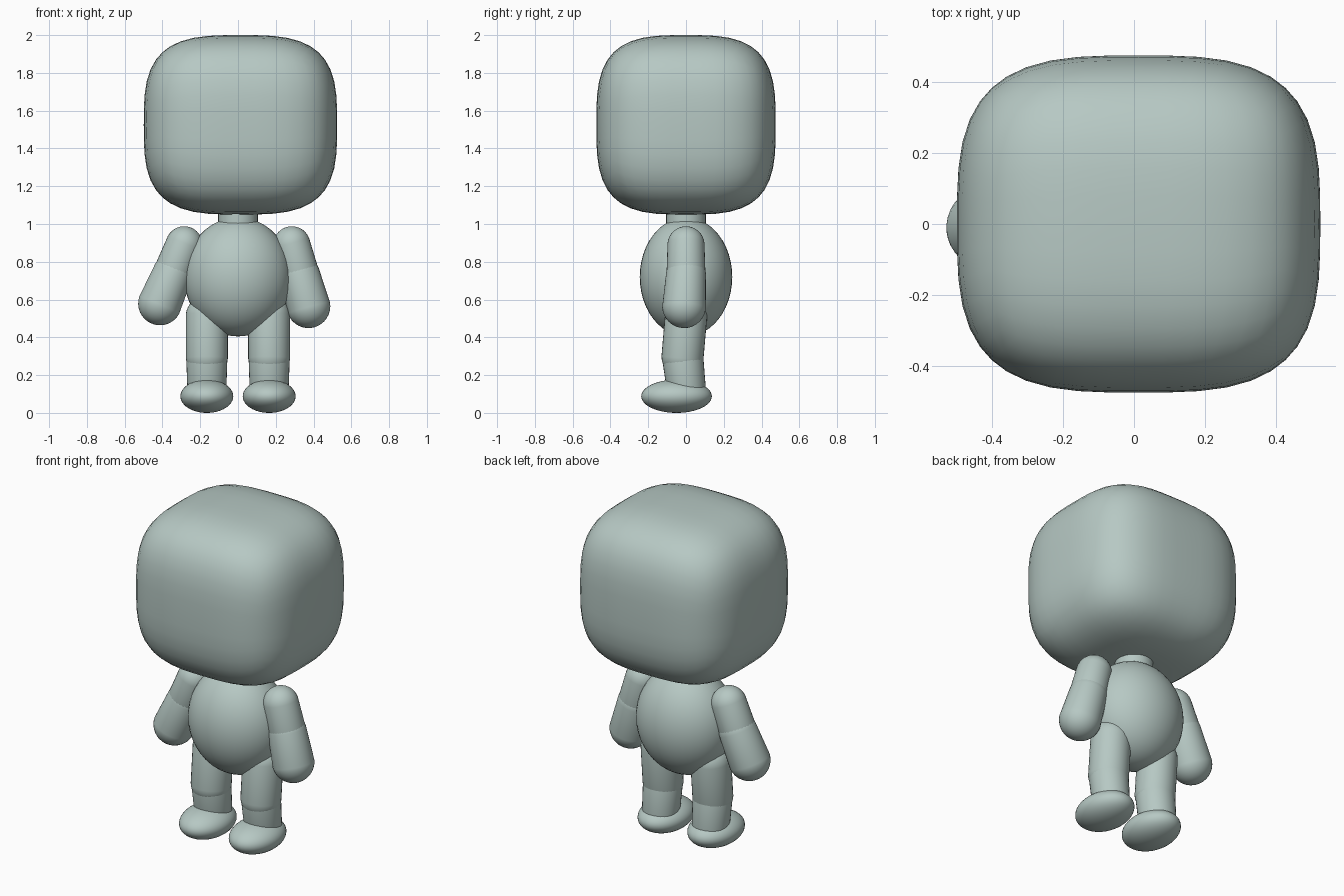
import bpy, bmesh
from mathutils import Vector, Matrix

default = bpy.data.objects.get("Cube")
if default:
    bpy.data.objects.remove(default, do_unlink=True)

mat = bpy.data.materials.new("pale_sage_grey")
mat.use_nodes = True
colour = (0.47, 0.58, 0.55, 1)
mat.diffuse_color = colour
mat.node_tree.nodes["Principled BSDF"].inputs["Base Color"].default_value = colour


def finish(name, bm, flat_rims=False):
    """Turn a bmesh into a smooth-shaded object with the body colour."""
    bmesh.ops.recalc_face_normals(bm, faces=bm.faces)
    for f in bm.faces:
        f.smooth = True
    if flat_rims:
        for e in bm.edges:
            if len(e.link_faces) == 2 and e.calc_face_angle() > 0.6:
                e.smooth = False
    mesh = bpy.data.meshes.new(name)
    bm.to_mesh(mesh)
    bm.free()
    mesh.materials.append(mat)
    obj = bpy.data.objects.new(name, mesh)
    bpy.context.collection.objects.link(obj)
    return obj


def ellipsoid(name, centre, radii, top=None):
    """Ellipsoid, optionally sliced flat at height top."""
    bm = bmesh.new()
    bmesh.ops.create_uvsphere(bm, u_segments=40, v_segments=24, radius=1)
    bmesh.ops.scale(bm, vec=radii, verts=bm.verts)
    bmesh.ops.translate(bm, vec=centre, verts=bm.verts)
    if top is not None:
        cut = bmesh.ops.bisect_plane(
            bm, geom=bm.verts[:] + bm.edges[:] + bm.faces[:],
            plane_co=(0, 0, top), plane_no=(0, 0, 1), clear_outer=True)
        rim = [e for e in cut["geom_cut"] if isinstance(e, bmesh.types.BMEdge)]
        bmesh.ops.contextual_create(bm, geom=rim)
    return finish(name, bm, top is not None)


def capsule(name, a, b, ra, rb):
    """Tapered capsule between joints a and b."""
    a, b = Vector(a), Vector(b)
    axis = b - a
    bm = bmesh.new()
    # An odd ring count leaves a band at the middle that stretches into the shaft
    bmesh.ops.create_uvsphere(bm, u_segments=32, v_segments=17, radius=1)
    for v in bm.verts:
        upper = v.co.z > 0
        v.co *= rb if upper else ra
        if upper:
            v.co.z += axis.length
    turn = Vector((0, 0, 1)).rotation_difference(axis).to_matrix().to_4x4()
    bm.transform(Matrix.Translation(a) @ turn)
    return finish(name, bm)


# Head: a cube rounded into a soft box
bm = bmesh.new()
bmesh.ops.create_cube(bm, size=2)
bmesh.ops.subdivide_edges(bm, edges=bm.edges[:], cuts=11, use_grid_fill=True)
n = 3.25
for v in bm.verts:
    v.co /= sum(abs(c) ** n for c in v.co) ** (1 / n)
bmesh.ops.scale(bm, vec=(0.512, 0.475, 0.475), verts=bm.verts)
bmesh.ops.translate(bm, vec=(0.013, 0, 1.525), verts=bm.verts)
finish("head", bm)

# Neck
bm = bmesh.new()
bmesh.ops.create_cone(bm, cap_ends=True, segments=32, radius1=0.105,
                      radius2=0.105, depth=0.2,
                      matrix=Matrix.Translation((0, 0, 1.04)))
finish("neck", bm, True)

# Torso
ellipsoid("torso", (0, 0, 0.72), (0.285, 0.245, 0.315), top=1.02)

# Arms: shoulder, elbow and hand joints
arms = {
    "right": [(-0.285, 0, 0.89), (-0.345, 0, 0.74), (-0.413, -0.01, 0.58)],
    "left": [(0.285, 0, 0.89), (0.328, 0, 0.73), (0.373, -0.01, 0.565)],
}
for side, (shoulder, elbow, hand) in arms.items():
    capsule(side + "_upper_arm", shoulder, elbow, 0.098, 0.104)
    capsule(side + "_forearm", elbow, hand, 0.106, 0.116)

# Legs and feet
for side, s in (("right", -1), ("left", 1)):
    x = s * 0.165
    capsule(side + "_thigh", (x, 0, 0.51), (x, -0.018, 0.30), 0.112, 0.112)
    capsule(side + "_shin", (x, -0.018, 0.30), (x, 0, 0.14), 0.11, 0.104)
    ellipsoid(side + "_foot", (x, -0.05, 0.088), (0.14, 0.187, 0.088))
